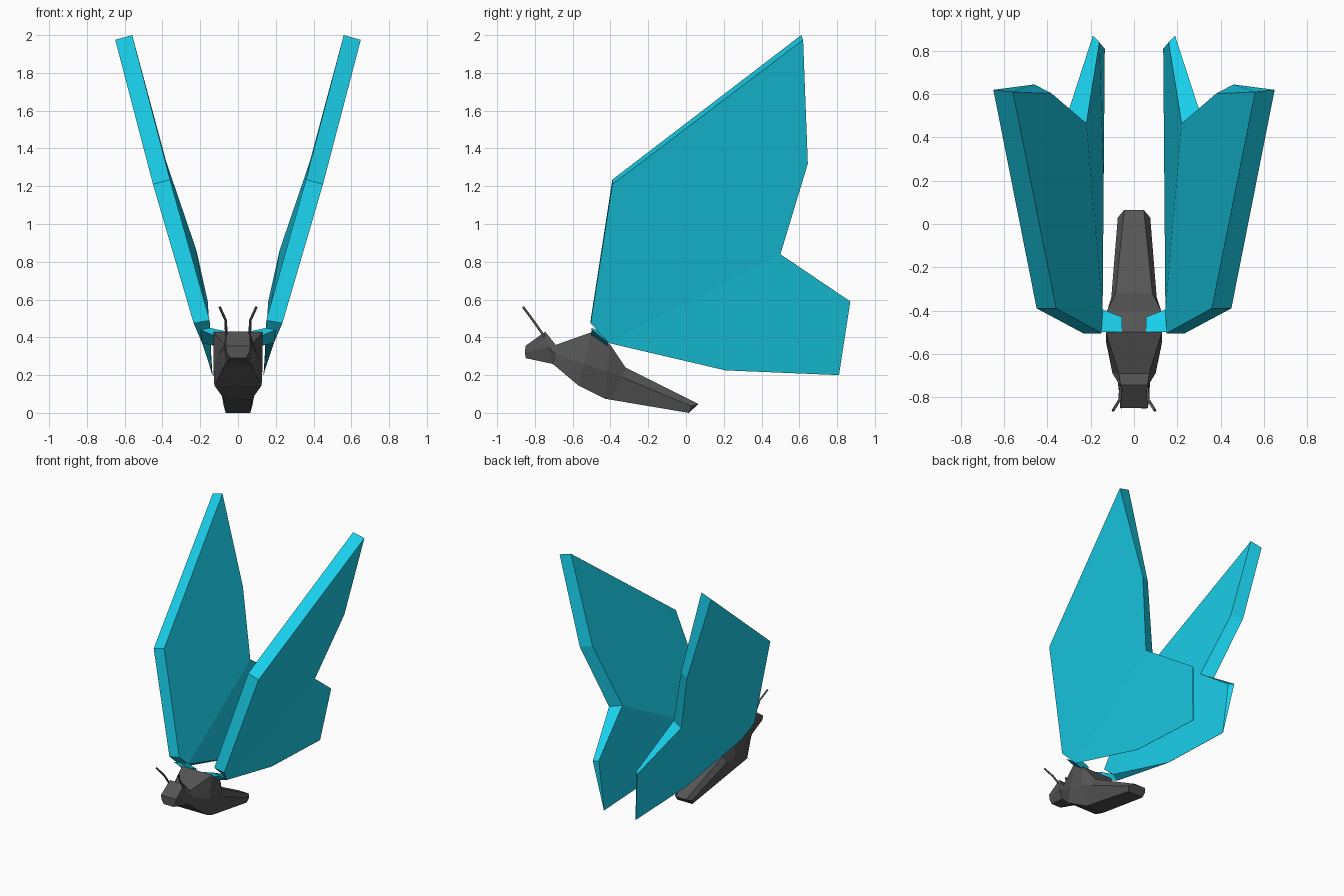
import bpy, bmesh

if "Cube" in bpy.data.objects:
    bpy.data.objects.remove(bpy.data.objects["Cube"])

def material(name, rgb):
    m = bpy.data.materials.new(name)
    m.diffuse_color = (*rgb, 1)
    m.use_nodes = True
    m.node_tree.nodes["Principled BSDF"].inputs["Base Color"].default_value = m.diffuse_color
    return m

BLUE = material("wing_blue", (0.01, 0.62, 0.82))
DARK = material("body_dark", (0.09, 0.09, 0.09))

def make_object(name, verts, faces, mat):
    bm = bmesh.new()
    vs = [bm.verts.new(v) for v in verts]
    for f in faces:
        bm.faces.new([vs[i] for i in f])
    bmesh.ops.remove_doubles(bm, verts=bm.verts, dist=0.0005)
    bmesh.ops.recalc_face_normals(bm, faces=bm.faces)
    me = bpy.data.meshes.new(name)
    bm.to_mesh(me)
    bm.free()
    me.materials.append(mat)
    ob = bpy.data.objects.new(name, me)
    bpy.context.collection.objects.link(ob)
    return ob

def bridge(n, a, b):
    # side faces between two loops starting at index a and b
    return [(a + i, a + (i + 1) % n, b + (i + 1) % n, b + i) for i in range(n)]

# Body: six-sided rings, each given as top, side and bottom (y, z, half width)
rings = [
    ((-.85, .355, .065), (-.852, .32, .06), (-.85, .29, .04)),
    ((-.745, .43, .062), (-.73, .35, .075), (-.71, .26, .065)),
    ((-.69, .36, .07), (-.69, .31, .10), (-.70, .255, .07)),
    ((-.50, .427, .13), (-.54, .26, .13), (-.57, .145, .125)),
    ((-.40, .36, .125), (-.42, .22, .13), (-.43, .075, .075)),
    ((-.32, .24, .085), (-.34, .19, .105), (-.40, .07, .075)),
    ((.065, .047, .045), (.03, .035, .075), (.015, 0, .065)),
]
verts, faces = [], []
for ring in rings:
    verts += [(w, y, z) for y, z, w in ring]
    verts += [(-w, y, z) for y, z, w in reversed(ring)]
for k in range(len(rings) - 1):
    faces += bridge(6, 6 * k, 6 * k + 6)
last = 6 * (len(rings) - 1)
faces += [tuple(range(6)), tuple(range(last, last + 6))]
make_object("body", verts, faces, DARK)

# Wing outlines: root front, leading corner, tip, rear, notch, hind tip, hind bottom, root rear
inner = [(.15, -.505, .49), (.36, -.39, 1.235), (.56, .61, 2.0), (.38, .603, 1.33), (.22, .465, .86),
         (.16, .84, .59), (.135, .81, .20), (.14, .21, .225), (.145, -.40, .40)]
outer = [(.235, -.505, .475), (.45, -.39, 1.21), (.65, .62, 1.975), (.46, .645, 1.32), (.31, .50, .84),
         (.19, .87, .59), (.137, .81, .20), (.142, .21, .225), (.19, -.41, .37)]
fore, hind = (0, 1, 2, 3, 4, 8), (8, 4, 5, 6, 7)
wing_faces = [fore, hind, [i + 9 for i in fore], [i + 9 for i in hind]] + bridge(9, 0, 9)

# Root joint: loops at the body end and at the wing end
root = [(.055, -.50, .43), (.055, -.43, .40), (.055, -.43, .34), (.055, -.50, .38),
        (.15, -.50, .45), (.145, -.395, .40), (.19, -.41, .37), (.20, -.50, .44)]
root_faces = [(0, 1, 2, 3), (4, 5, 6, 7)] + bridge(4, 0, 4)

for side, s in (("right", 1), ("left", -1)):
    flip = lambda pts: [(s * x, y, z) for x, y, z in pts]
    make_object(side + "_wing", flip(inner + outer), wing_faces, BLUE)
    make_object(side + "_wing_root", flip(root), root_faces, BLUE)

    # Antenna: thin bent rod
    cu = bpy.data.curves.new(side + "_antenna", 'CURVE')
    cu.dimensions = '3D'
    cu.bevel_depth = 0.007
    cu.bevel_resolution = 1
    cu.use_fill_caps = True
    sp = cu.splines.new('POLY')
    path = flip([(.062, -.75, .405), (.065, -.81, .49), (.097, -.862, .56)])
    sp.points.add(len(path) - 1)
    for p, co in zip(sp.points, path):
        p.co = (*co, 1)
    cu.materials.append(DARK)
    bpy.context.collection.objects.link(bpy.data.objects.new(side + "_antenna", cu))
